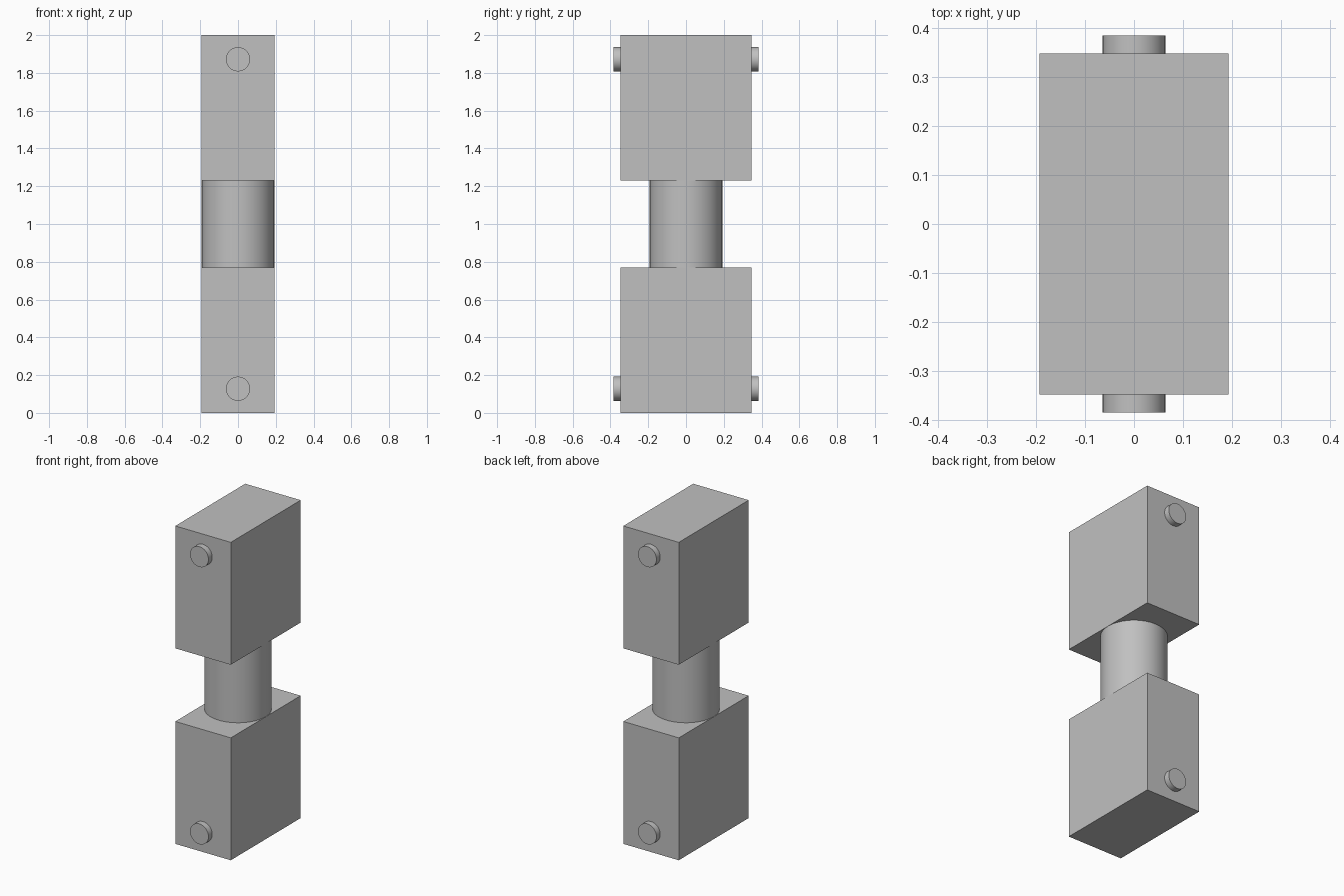
import bpy
import math

default = bpy.data.objects.get("Cube")
if default:
    bpy.data.objects.remove(default, do_unlink=True)

grey = bpy.data.materials.new("plain_grey")
grey.use_nodes = True
colour = (0.53, 0.53, 0.53, 1)
grey.diffuse_color = colour
grey.node_tree.nodes["Principled BSDF"].inputs["Base Color"].default_value = colour

HEIGHT = 2.0
WIDTH, DEPTH, BLOCK = 0.386, 0.695, 0.77
COLUMN_RADIUS = 0.192
PIN_RADIUS, PIN_TIP, PIN_Z, SINK = 0.064, 0.385, 0.128, 0.01


def finish(name):
    ob = bpy.context.object
    ob.name = name
    ob.data.materials.append(grey)
    return ob


def block(name, z):
    bpy.ops.mesh.primitive_cube_add(size=1, location=(0, 0, z))
    ob = finish(name)
    ob.scale = (WIDTH, DEPTH, BLOCK)
    bpy.ops.object.transform_apply(location=False, rotation=False, scale=True)


def cylinder(name, radius, length, location, tilt=0):
    bpy.ops.mesh.primitive_cylinder_add(
        vertices=64, radius=radius, depth=length,
        location=location, rotation=(tilt, 0, 0))
    finish(name)
    bpy.ops.object.shade_smooth_by_angle(angle=math.radians(30))


# Round column joining the two blocks
cylinder("column", COLUMN_RADIUS, HEIGHT - 2 * BLOCK, (0, 0, HEIGHT / 2))

# Blocks at both ends, each with a pin on its front and back
pin_length = PIN_TIP - DEPTH / 2 + SINK
for level, block_z, pin_z in (("lower", BLOCK / 2, PIN_Z),
                              ("upper", HEIGHT - BLOCK / 2, HEIGHT - PIN_Z)):
    block(level + "_block", block_z)
    for side, sign in (("front", -1), ("back", 1)):
        y = sign * (PIN_TIP - pin_length / 2)
        cylinder(f"{level}_{side}_pin", PIN_RADIUS, pin_length,
                 (0, y, pin_z), math.pi / 2)
